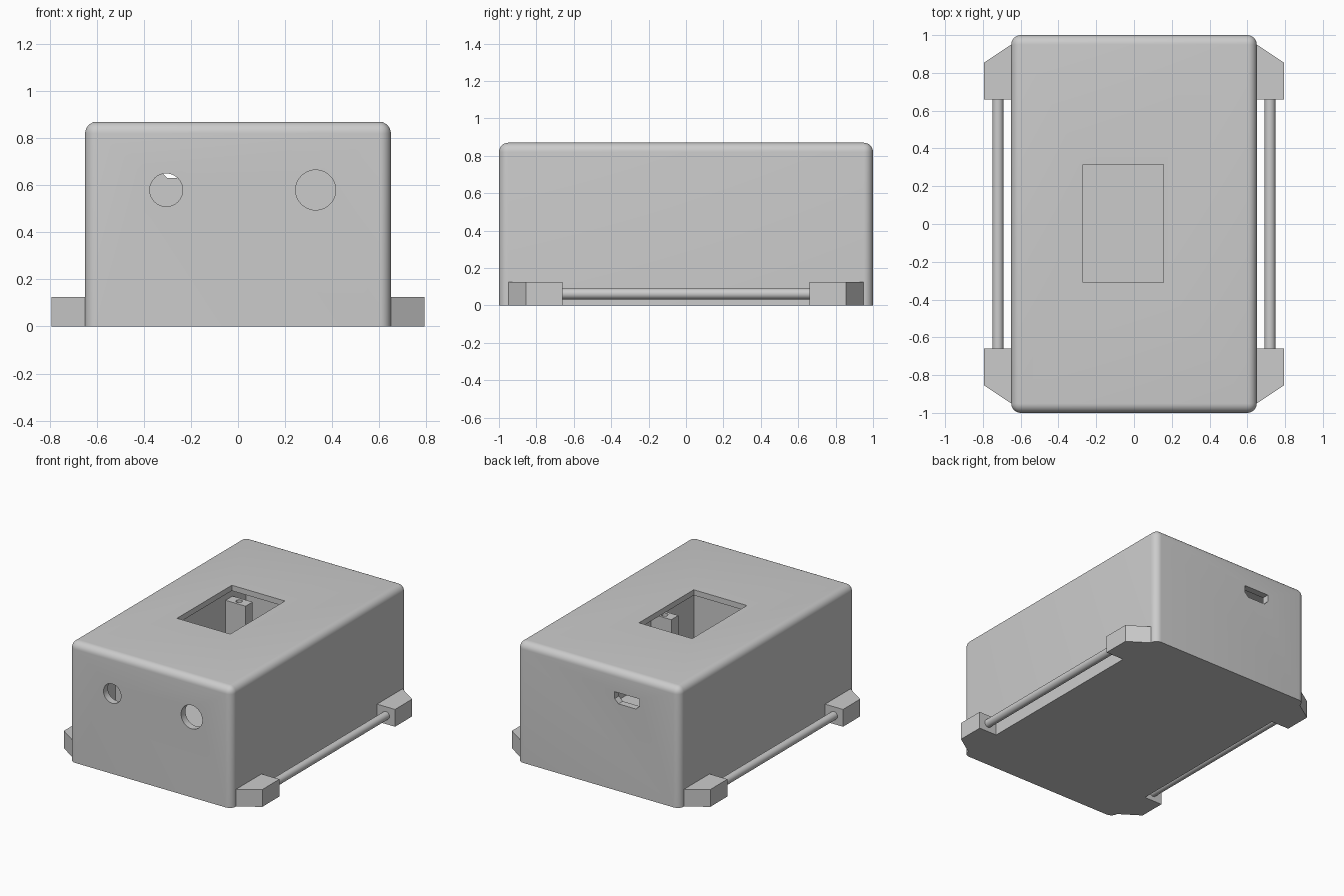
import bpy, bmesh, math
from mathutils import Matrix

old = bpy.data.objects.get("Cube")
if old:
    bpy.data.objects.remove(old, do_unlink=True)

grey = bpy.data.materials.new("plain grey")
grey.use_nodes = True
COLOUR = (0.6, 0.6, 0.6, 1)
grey.diffuse_color = COLOUR
grey.node_tree.nodes["Principled BSDF"].inputs["Base Color"].default_value = COLOUR


def finish(name, bm):
    bmesh.ops.recalc_face_normals(bm, faces=bm.faces)
    mesh = bpy.data.meshes.new(name)
    bm.to_mesh(mesh)
    bm.free()
    mesh.materials.append(grey)
    ob = bpy.data.objects.new(name, mesh)
    bpy.context.collection.objects.link(ob)
    return ob


def box(name, low, high, radius=0):
    """Box between two corners, optionally rounded except around its base."""
    bm = bmesh.new()
    bmesh.ops.create_cube(bm, size=1)
    for v in bm.verts:
        v.co = [(a + b) / 2 + c * (b - a) for a, b, c in zip(low, high, v.co)]
    if radius:
        edges = [e for e in bm.edges if max(v.co.z for v in e.verts) > low[2] + 0.001]
        bmesh.ops.bevel(bm, geom=edges, offset=radius, segments=8, profile=0.5,
                        affect='EDGES', clamp_overlap=True)
    return finish(name, bm)


def rod(name, centre, radius, length, axis, sides=48):
    bm = bmesh.new()
    turn = Matrix.Rotation(math.pi / 2, 4, 'X') if axis == 'Y' else Matrix()
    bmesh.ops.create_cone(bm, cap_ends=True, segments=sides, radius1=radius, radius2=radius,
                          depth=length, matrix=Matrix.Translation(centre) @ turn)
    return finish(name, bm)


def prism(name, points, direction):
    """Extrude a flat outline along a direction."""
    bm = bmesh.new()
    face = bm.faces.new([bm.verts.new(p) for p in points])
    new = bmesh.ops.extrude_face_region(bm, geom=[face])["geom"]
    bmesh.ops.translate(bm, vec=direction,
                        verts=[g for g in new if isinstance(g, bmesh.types.BMVert)])
    return finish(name, bm)


def cut(target, cutters):
    for c in cutters:
        m = target.modifiers.new("cut", 'BOOLEAN')
        m.operation, m.solver, m.object = 'DIFFERENCE', 'EXACT', c
    bpy.context.view_layer.objects.active = target
    for m in list(target.modifiers):
        bpy.ops.object.modifier_apply(modifier=m.name)
    for c in cutters:
        bpy.data.objects.remove(c, do_unlink=True)


def smooth(ob):
    bpy.ops.object.select_all(action='DESELECT')
    ob.select_set(True)
    bpy.context.view_layer.objects.active = ob
    bpy.ops.object.shade_smooth_by_angle(angle=math.radians(30))


# Hollow case with a top window, two front holes and a rear port
case = box("case", (-0.65, -1, 0), (0.65, 1, 0.87), 0.05)
port = [(-0.33, 0.71), (-0.13, 0.71), (-0.13, 0.66), (-0.16, 0.63), (-0.30, 0.63), (-0.33, 0.66)]
cut(case, [
    box("cavity", (-0.6, -0.95, 0.04), (0.6, 0.95, 0.83)),
    box("window", (-0.27, -0.31, 0.7), (0.155, 0.315, 1)),
    rod("small_hole", (-0.305, -1, 0.58), 0.07, 0.3, 'Y'),
    rod("large_hole", (0.33, -1, 0.58), 0.085, 0.3, 'Y'),
    prism("rear_port", [(x, 0.85, z) for x, z in port], (0, 0.3, 0)),
])
smooth(case)

# Inner mounting posts with screw holes
for side, s in (("left", 1), ("right", -1)):
    for end, y in (("front", -0.5), ("rear", 0.755)):
        x = s * 0.52
        post = box(f"{end}_{side}_post", (x - 0.08, y - 0.04, 0.04), (x + 0.08, y + 0.04, 0.52))
        cut(post, [rod("screw_hole", (x, y, 0.52), 0.022, 0.2, 'Z', 24)])
        smooth(post)

# Strap lugs at the four corners, joined along each side by a bar
lug = [(0.64, 0.66), (0.793, 0.66), (0.793, 0.855), (0.65, 0.95), (0.64, 0.95)]
for side, s in (("left", 1), ("right", -1)):
    for end, t in (("front", -1), ("rear", 1)):
        prism(f"{end}_{side}_lug", [(s * x, t * y, 0) for x, y in lug], (0, 0, 0.125))
    smooth(rod(f"{side}_strap_bar", (s * 0.72, 0, 0.062), 0.029, 1.36, 'Y', 32))
